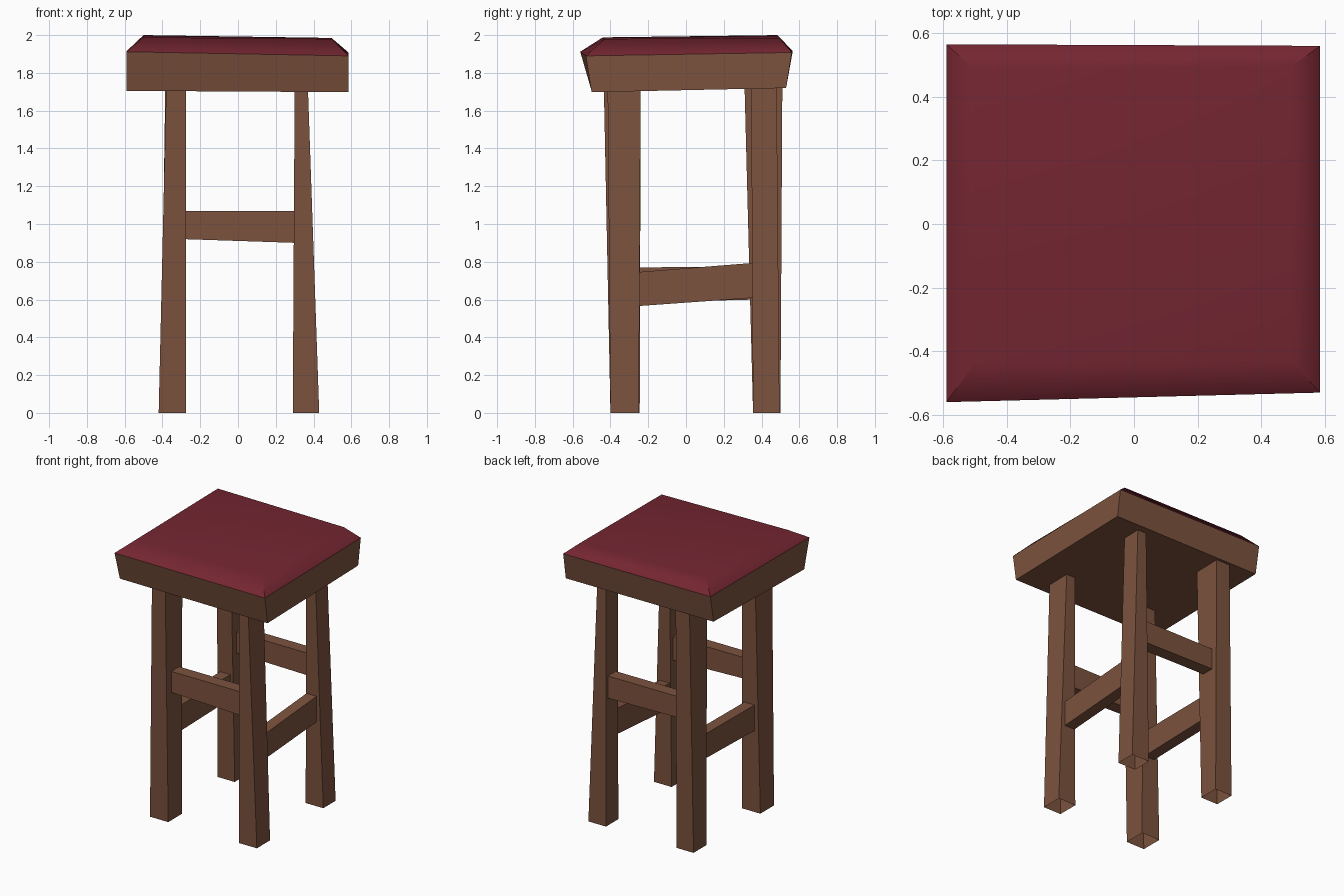
import bpy, bmesh, math

cube = bpy.data.objects.get("Cube")
if cube:
    bpy.data.objects.remove(cube, do_unlink=True)


def material(name, colour):
    m = bpy.data.materials.new(name)
    m.use_nodes = True
    m.diffuse_color = colour
    m.node_tree.nodes["Principled BSDF"].inputs["Base Color"].default_value = colour
    return m


wood = material("brown wood", (0.2, 0.085, 0.048, 1))
leather = material("dark red leather", (0.175, 0.019, 0.031, 1))


def loft(name, low, high, mat, open_bottom=False, smooth=None):
    """Block between two four-cornered rings, both counter-clockwise from above."""
    bm = bmesh.new()
    a = [bm.verts.new(p) for p in low]
    b = [bm.verts.new(p) for p in high]
    for i in range(4):
        j = (i + 1) % 4
        bm.faces.new((a[i], a[j], b[j], b[i]))
    bm.faces.new(b)
    if not open_bottom:
        bm.faces.new(a[::-1])
    mesh = bpy.data.meshes.new(name)
    bm.to_mesh(mesh)
    bm.free()
    mesh.materials.append(mat)
    ob = bpy.data.objects.new(name, mesh)
    bpy.context.collection.objects.link(ob)
    if smooth:
        bpy.ops.object.select_all(action='DESELECT')
        bpy.context.view_layer.objects.active = ob
        ob.select_set(True)
        bpy.ops.object.shade_smooth_by_angle(angle=math.radians(smooth))
    return ob


def rect(x0, x1, y0, y1, z):
    return [(x0, y0, z), (x1, y0, z), (x1, y1, z), (x0, y1, z)]


# Hand-cut tapered legs, hollow at the feet: bottom rectangle, top rectangle
legs = {
    "front_right_leg": ((-0.42, -0.275, -0.40, -0.245), (-0.38, -0.275, -0.435, -0.24)),
    "front_left_leg": ((0.29, 0.43, -0.40, -0.25), (0.30, 0.37, -0.415, -0.24)),
    "back_right_leg": ((-0.41, -0.275, 0.355, 0.50), (-0.385, -0.275, 0.31, 0.51)),
    "back_left_leg": ((0.29, 0.43, 0.355, 0.495), (0.30, 0.37, 0.345, 0.48)),
}
for name, (foot, top) in legs.items():
    loft(name, rect(*foot, 0), rect(*top, 1.725), wood, open_bottom=True)

# Front and back stretchers
for name, y, drop in (("front_stretcher", -0.32, 0.02), ("back_stretcher", 0.42, 0.01)):
    low = rect(-0.29, 0.31, y - 0.045, y + 0.045, 0.92)
    low = [(x, yy, z - (drop if x > 0 else 0)) for x, yy, z in low]
    loft(name, low, rect(-0.29, 0.31, y - 0.045, y + 0.045, 1.07), wood)

# Side stretchers, rising slightly towards the back
for name, x, bottom, top in (("left_stretcher", 0.34, (0.565, 0.61), (0.745, 0.795)),
                             ("right_stretcher", -0.335, (0.585, 0.60), (0.77, 0.775))):
    ring = rect(x - 0.04, x + 0.04, -0.26, 0.37, 0)
    low = [(px, y, bottom[y > 0]) for px, y, z in ring]
    high = [(px, y, top[y > 0]) for px, y, z in ring]
    loft(name, low, high, wood)

# Seat frame, flaring upwards at the front and back
rim = [(-0.59, -0.56, 1.912), (0.585, -0.53, 1.89), (0.585, 0.56, 1.908), (-0.59, 0.565, 1.915)]
base = [(-0.59, -0.50, 1.705), (0.585, -0.50, 1.698), (0.585, 0.53, 1.72), (-0.59, 0.53, 1.722)]
loft("seat_frame", base, rim, wood, smooth=78)

# Padded cushion with soft sloping edges
pad = [(-0.50, -0.44, 1.988), (0.495, -0.43, 1.98), (0.495, 0.495, 1.985), (-0.50, 0.485, 2.0)]
cushion = loft("seat_cushion", rim, pad, leather, open_bottom=True, smooth=52)
weighted = cushion.modifiers.new("soft shading", 'WEIGHTED_NORMAL')
weighted.keep_sharp = True
